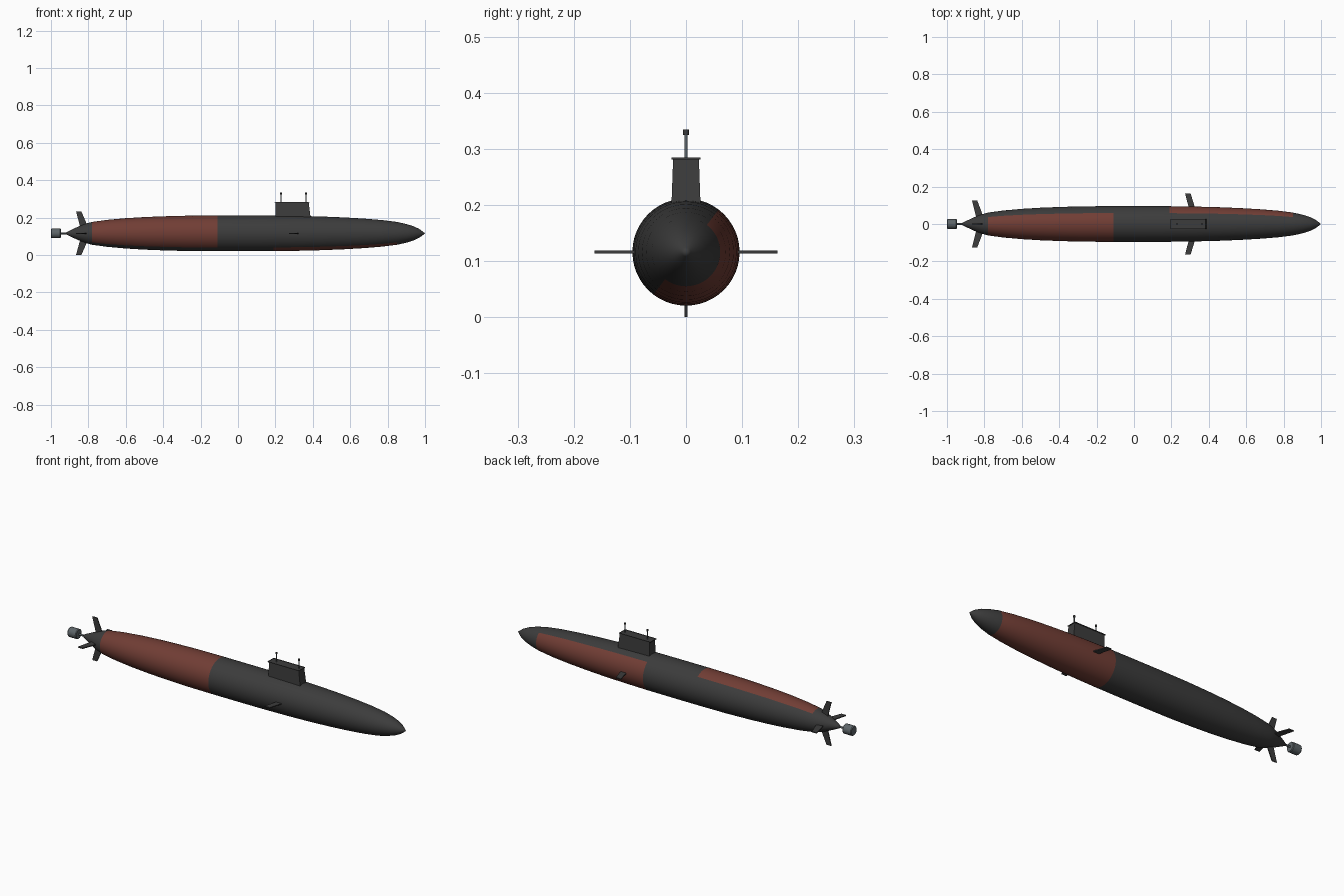
import bpy, bmesh, math
from mathutils import Matrix, Vector

cube = bpy.data.objects.get("Cube")
if cube:
    bpy.data.objects.remove(cube)

AXIS_Z = 0.116


def material(name, rgb):
    m = bpy.data.materials.new(name)
    m.use_nodes = True
    m.diffuse_color = (*rgb, 1)
    bsdf = m.node_tree.nodes["Principled BSDF"]
    bsdf.inputs["Base Color"].default_value = (*rgb, 1)
    bsdf.inputs["Roughness"].default_value = 0.7
    return m


DARK = material("charcoal", (0.045, 0.045, 0.045))
RED = material("rust red", (0.165, 0.047, 0.035))
GREY = material("steel grey", (0.11, 0.13, 0.14))


def finish(bm, name, mats, smooth=None):
    bmesh.ops.recalc_face_normals(bm, faces=bm.faces)
    mesh = bpy.data.meshes.new(name)
    bm.to_mesh(mesh)
    bm.free()
    for m in mats:
        mesh.materials.append(m)
    ob = bpy.data.objects.new(name, mesh)
    bpy.context.collection.objects.link(ob)
    if smooth:
        bpy.ops.object.select_all(action='DESELECT')
        ob.select_set(True)
        bpy.context.view_layer.objects.active = ob
        bpy.ops.object.shade_smooth_by_angle(angle=math.radians(smooth))
    return ob


def lathe(bm, profile, sides):
    """Revolve (x, radius) points about the hull axis."""
    rings = []
    for x, r in profile:
        if r == 0:
            rings.append([bm.verts.new((x, 0, AXIS_Z))])
            continue
        angles = [2 * math.pi * i / sides for i in range(sides)]
        rings.append([bm.verts.new((x, r * math.cos(a), AXIS_Z + r * math.sin(a)))
                      for a in angles])
    for a, b in zip(rings, rings[1:]):
        for i in range(sides):
            j = (i + 1) % sides
            quad = [a[i % len(a)], a[j % len(a)], b[j % len(b)], b[i % len(b)]]
            bm.faces.new(list(dict.fromkeys(quad)))


# Hull, with two red panels on opposite sides of a tilted dividing plane
bm = bmesh.new()
lathe(bm, [(-0.93, 0), (-0.9, 0.015), (-0.85, 0.038), (-0.81, 0.053), (-0.78, 0.061),
           (-0.7, 0.072), (-0.6, 0.081), (-0.5, 0.087), (-0.4, 0.091), (-0.27, 0.0945),
           (-0.11, 0.0955), (0.05, 0.0955), (0.19, 0.095), (0.33, 0.093), (0.45, 0.09),
           (0.57, 0.085), (0.68, 0.0785), (0.77, 0.071), (0.85, 0.061), (0.9, 0.05),
           (0.94, 0.0375), (0.97, 0.023), (0.99, 0.008), (1, 0)], 48)
tilt = math.radians(-37.5)
for f in bm.faces:
    c = f.calc_center_median()
    side = c.y * math.cos(tilt) + (c.z - AXIS_Z) * math.sin(tilt)
    bow = 0.19 < c.x < 0.85 and side > 0
    stern = -0.78 < c.x < -0.11 and side < 0
    f.material_index = int(bow or stern)
finish(bm, "hull", [DARK, RED], 35)

# Propeller shaft and shrouded propulsor
bm = bmesh.new()
lathe(bm, [(-0.97, 0), (-0.97, 0.005), (-0.91, 0.005), (-0.91, 0)], 12)
finish(bm, "propeller_shaft", [GREY], 35)
bm = bmesh.new()
lathe(bm, [(-1, 0), (-1, 0.023), (-0.996, 0.026), (-0.951, 0.026),
           (-0.947, 0.023), (-0.947, 0)], 20)
finish(bm, "propulsor", [GREY], 35)


def fin(name, outline, angle, thick=0.005):
    """Thin plate from (x, distance from axis) points, turned about the hull axis."""
    bm = bmesh.new()
    turn = Matrix.Translation((0, 0, AXIS_Z)) @ Matrix.Rotation(angle, 4, 'X')
    sides = [[bm.verts.new(turn @ Vector((x, s * thick / 2, d))) for x, d in outline]
             for s in (-1, 1)]
    for ring in sides:
        bm.faces.new(ring)
    n = len(outline)
    for i in range(n):
        j = (i + 1) % n
        bm.faces.new((sides[0][i], sides[0][j], sides[1][j], sides[1][i]))
    finish(bm, name, [DARK])


def tail_outline(span):
    return [(-0.84, 0.02), (-0.8, 0.02), (-0.815, 0.065), (-0.838, span), (-0.866, span)]


bow_outline = [(0.295, 0.08), (0.328, 0.08), (0.303, 0.163), (0.273, 0.163)]
quarter = math.pi / 2
fin("upper_rudder", tail_outline(0.118), 0)
fin("lower_rudder", tail_outline(0.116), 2 * quarter)
for label, turn in (("front", quarter), ("back", -quarter)):
    fin(label + "_stern_plane", tail_outline(0.125), turn)
    fin(label + "_bow_plane", bow_outline, turn)


def tapered_box(bm, low, high):
    """Box between two (x0, x1, half width, z) rectangles; returns the top face."""
    rings = []
    for x0, x1, w, z in (low, high):
        rings.append([bm.verts.new(p) for p in
                      ((x0, -w, z), (x1, -w, z), (x1, w, z), (x0, w, z))])
    bm.faces.new(rings[0])
    for i in range(4):
        j = (i + 1) % 4
        bm.faces.new((rings[0][i], rings[0][j], rings[1][j], rings[1][i]))
    return bm.faces.new(rings[1])


# Sail with an overhanging rim and a shallow bridge well
bm = bmesh.new()
tapered_box(bm, (0.2, 0.392, 0.027, 0.17), (0.2, 0.378, 0.023, 0.281))
finish(bm, "sail", [DARK])
bm = bmesh.new()
top = tapered_box(bm, (0.194, 0.381, 0.0262, 0.281), (0.194, 0.381, 0.0262, 0.2845))
bmesh.ops.inset_individual(bm, faces=[top], thickness=0.012)
bmesh.ops.translate(bm, verts=top.verts, vec=(0, 0, -0.003))
finish(bm, "sail_rim", [DARK])


# Masts with small heads
def upright(name, x, r, z0, z1, mat):
    bm = bmesh.new()
    bmesh.ops.create_cone(bm, cap_ends=True, segments=12, radius1=r, radius2=r, depth=z1 - z0,
                          matrix=Matrix.Translation((x, 0, (z0 + z1) / 2)))
    finish(bm, name, [mat], 35)


for label, x in (("aft", 0.23), ("forward", 0.363)):
    upright(label + "_mast", x, 0.0027, 0.27, 0.33, GREY)
    upright(label + "_mast_head", x, 0.005, 0.325, 0.334, DARK)
